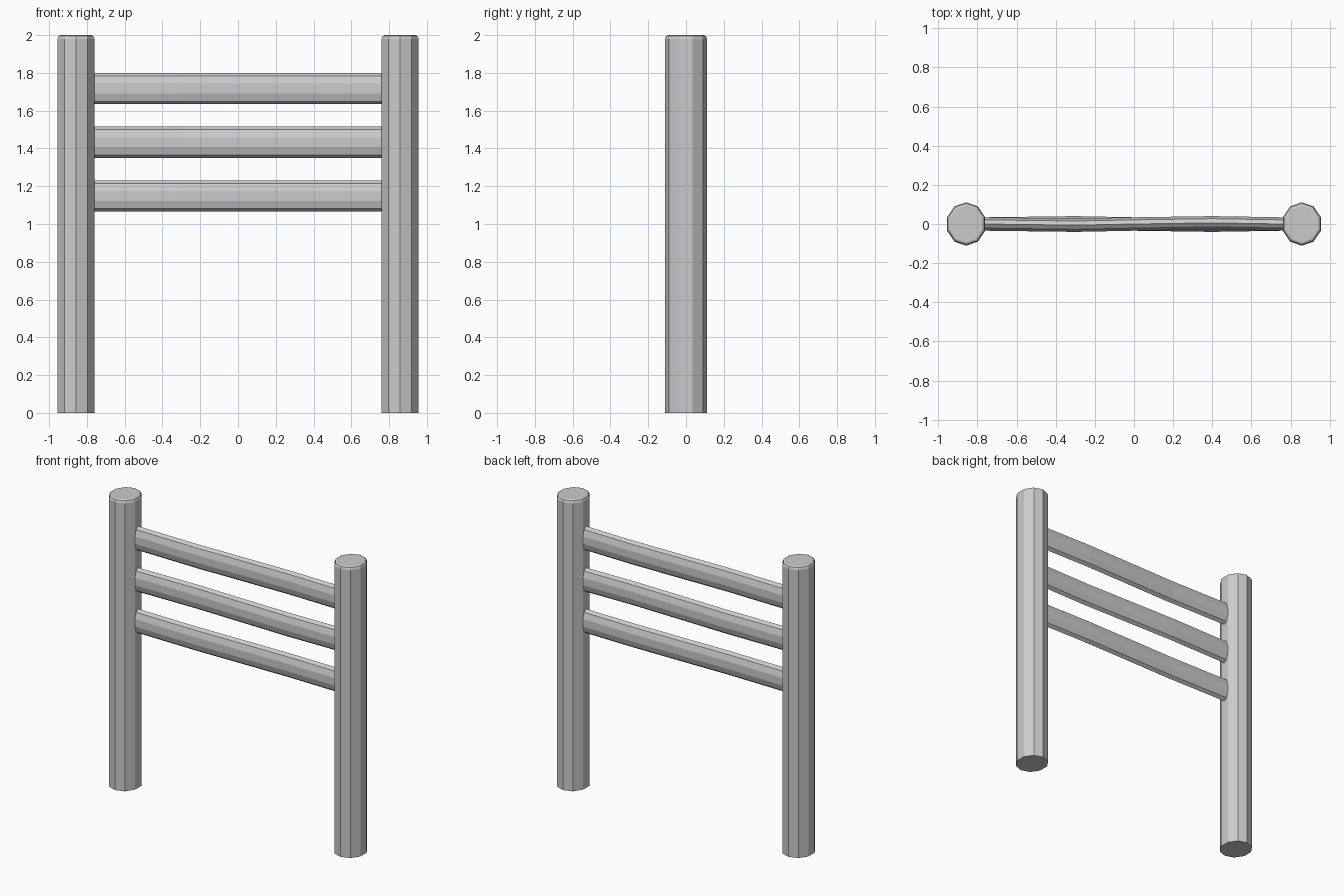
import bpy, bmesh, math

if "Cube" in bpy.data.objects:
    bpy.data.objects.remove(bpy.data.objects["Cube"])


def loft(name, rings):
    """Skin equal-sized rings of points, capping both ends."""
    bm = bmesh.new()
    loops = [[bm.verts.new(p) for p in ring] for ring in rings]
    n = len(loops[0])
    for a, b in zip(loops, loops[1:]):
        for i in range(n):
            bm.faces.new((a[i], a[(i + 1) % n], b[(i + 1) % n], b[i]))
    bm.faces.new(loops[0][::-1])
    bm.faces.new(loops[-1])
    bmesh.ops.recalc_face_normals(bm, faces=bm.faces)
    mesh = bpy.data.meshes.new(name)
    bm.to_mesh(mesh)
    bm.free()
    ob = bpy.data.objects.new(name, mesh)
    bpy.context.collection.objects.link(ob)
    return ob


def oval(n, ru, rv):
    """Polygon with a corner on the +v axis."""
    return [(ru * math.sin(math.tau * i / n), rv * math.cos(math.tau * i / n))
            for i in range(n)]


# Ten-sided upright posts with a small chamfer at the top
for side, name in ((-1, "left_post"), (1, "right_post")):
    rings = []
    for z, inset in ((0, 0), (1.98, 0), (1.995, 0.006), (2.0, 0.016)):
        rings.append([(side * 0.858 + u, v, z)
                      for u, v in oval(10, 0.1026 - inset, 0.111 - inset)])
    loft(name, rings)

# Flattened rails, each with a slight bow, running into the posts
rails = (("top_rail", 1.717, 0.006), ("middle_rail", 1.432, -0.006),
         ("bottom_rail", 1.148, 0.005))
for name, z, bow in rails:
    rings = []
    for x, k in ((-0.95, 0), (-0.76, 0), (-0.3, -1), (0.0, 0), (0.4, 1),
                 (0.76, 0), (0.95, 0)):
        rings.append([(x, u + k * bow, z + v) for u, v in oval(10, 0.036, 0.083)])
    loft(name, rings)
